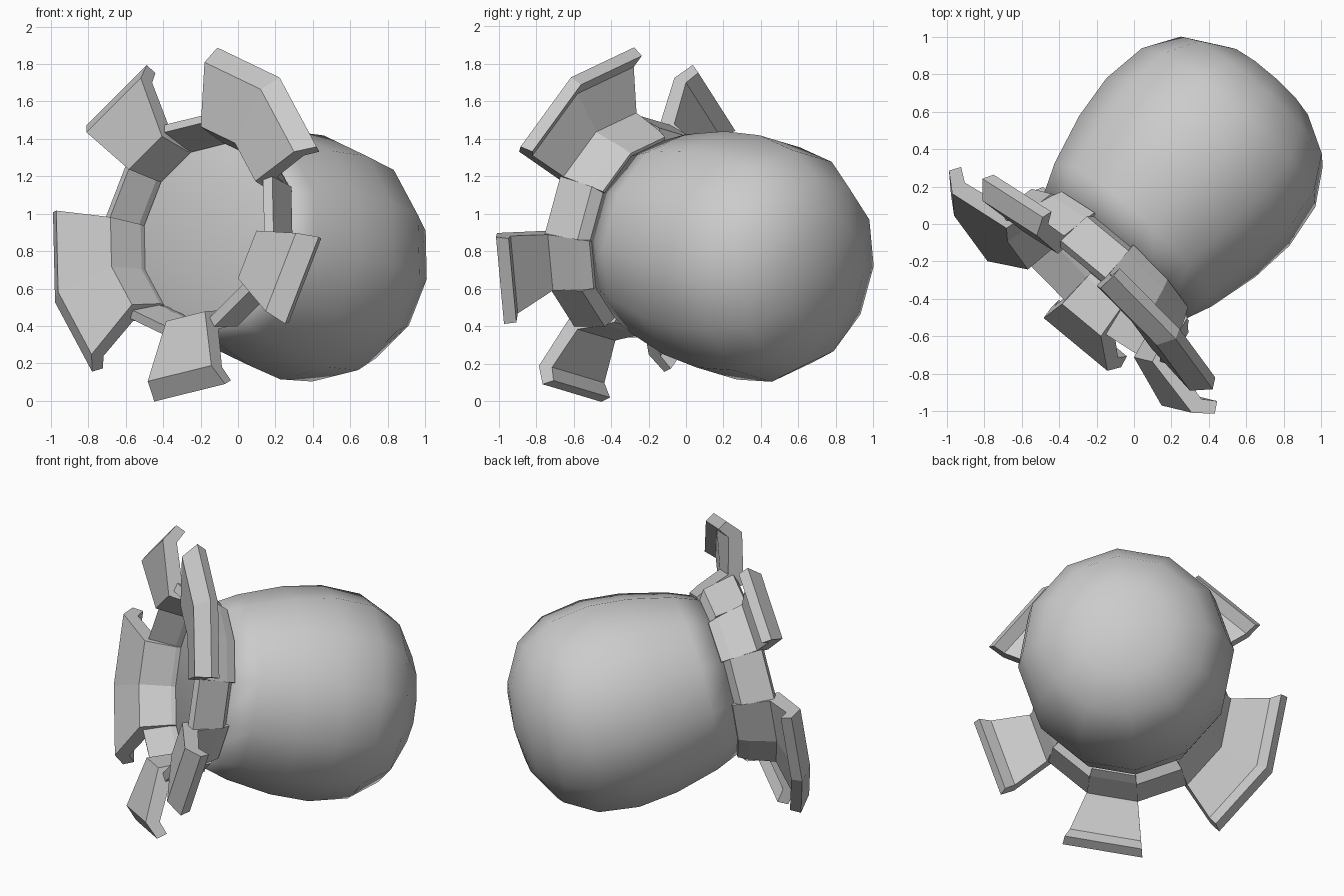
import bpy, bmesh
from math import cos, sin, radians
from mathutils import Vector

if "Cube" in bpy.data.objects:
    bpy.data.objects.remove(bpy.data.objects["Cube"])

# Pod frame: D runs from the mouth to the rounded back, U is right, V is up
D = Vector((0.655, 0.735, -0.185)).normalized()
U = D.cross(Vector((0, 0, 1))).normalized()
V = U.cross(D)
C = Vector((-0.148, -0.218, 0.905))
STEP, START = 30, -4


def place(deg, r, t):
    a = radians(deg)
    return C + U * (r * cos(a)) + V * (r * sin(a)) + D * t


def finish(bm, name, smooth=False):
    bmesh.ops.recalc_face_normals(bm, faces=bm.faces)
    for f in bm.faces:
        f.smooth = smooth
    me = bpy.data.meshes.new(name)
    bm.to_mesh(me)
    bm.free()
    ob = bpy.data.objects.new(name, me)
    bpy.context.collection.objects.link(ob)
    return ob


def sector(name, first, count, section):
    """Sweep a closed (radius, depth) section over ring segments."""
    bm = bmesh.new()
    loops = [[bm.verts.new(place(START + STEP * (first + i), r, t)) for r, t in section]
             for i in range(count + 1)]
    n = len(section)
    for a, b in zip(loops, loops[1:]):
        for i in range(n):
            j = (i + 1) % n
            bm.faces.new((a[i], a[j], b[j], b[i]))
    bm.faces.new(loops[0])
    bm.faces.new(loops[-1])
    return finish(bm, name)


# Body: smooth low-poly pod with a deep conical hollow in the mouth
profile = [(0.48, 0.0), (0.57, 0.22), (0.64, 0.5), (0.665, 0.75),
           (0.63, 1.0), (0.515, 1.19), (0.30, 1.315)]
bm = bmesh.new()
rings = [[bm.verts.new(place(START + STEP * i, r, t)) for i in range(12)] for r, t in profile]
for a, b in zip(rings, rings[1:]):
    for i in range(12):
        j = (i + 1) % 12
        bm.faces.new((a[i], a[j], b[j], b[i]))
for ring, depth in ((rings[-1], 1.36), (rings[0], 0.6)):
    tip = bm.verts.new(place(0, 0, depth))
    for i in range(12):
        bm.faces.new((ring[i], ring[(i + 1) % 12], tip))
finish(bm, "pod_body", True)

# Petals: flared plates with a lip bent backwards; single or double width
petal = [(0.48, 0.08), (0.48, -0.03), (0.53, -0.22), (0.87, -0.28), (0.965, -0.20),
         (0.93, -0.14), (0.86, -0.19), (0.62, -0.14), (0.56, 0.02), (0.53, 0.08)]
for k, (first, count) in enumerate([(1, 2), (4, 1), (6, 2), (9, 1), (11, 1)]):
    sector(f"petal_{k + 1}", first, count, petal)

# Rim blocks filling the gaps between petals
block = [(0.48, 0.08), (0.49, -0.03), (0.56, -0.19), (0.61, -0.17), (0.57, 0.03)]
for k, first in enumerate([0, 3, 5, 8, 10]):
    sector(f"rim_block_{k + 1}", first, 1, block)
